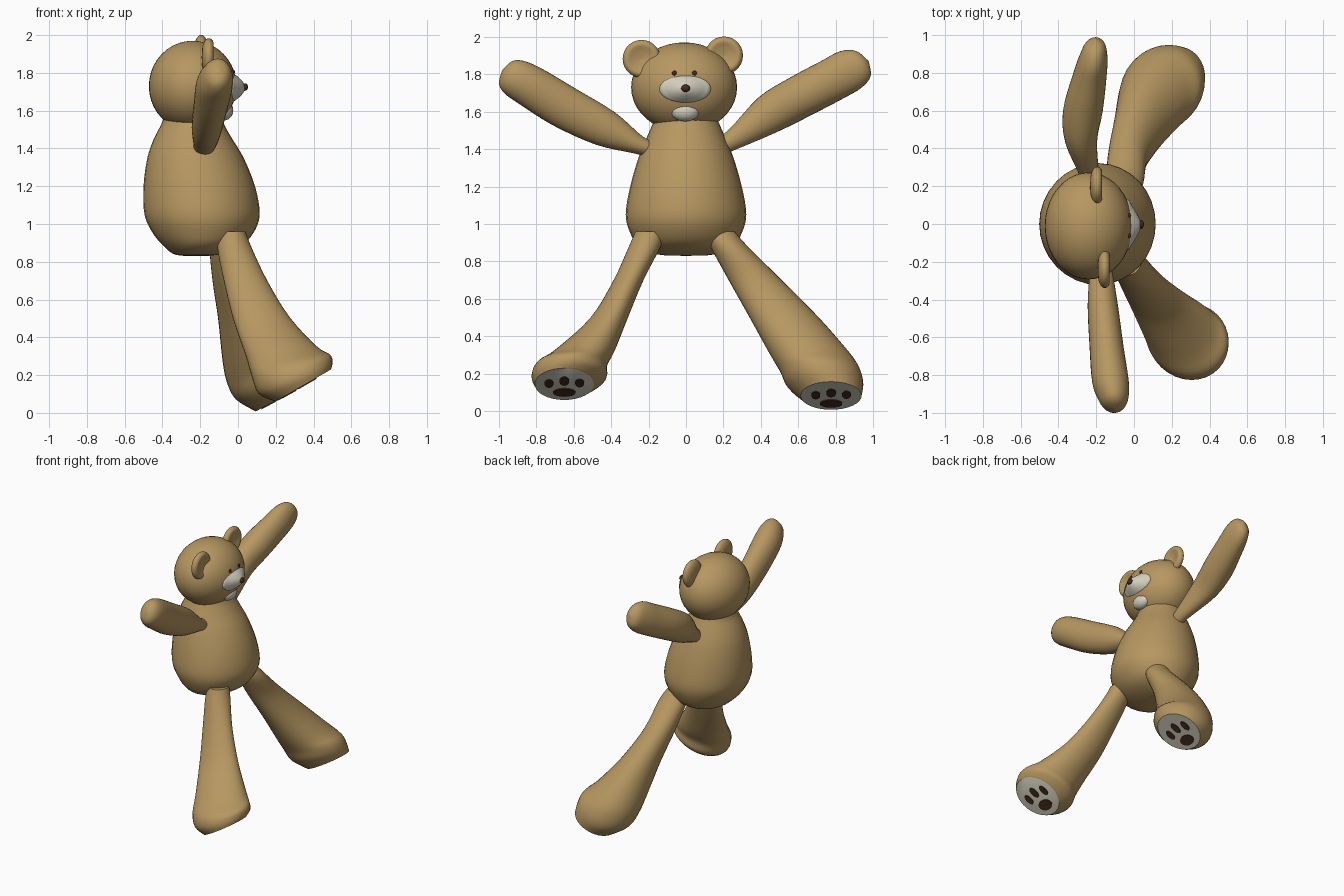
import bpy, bmesh, math
from mathutils import Vector as V

if "Cube" in bpy.data.objects:
    bpy.data.objects.remove(bpy.data.objects["Cube"])


def material(name, rgb):
    m = bpy.data.materials.new(name)
    m.diffuse_color = (*rgb, 1)
    m.use_nodes = True
    m.node_tree.nodes["Principled BSDF"].inputs["Base Color"].default_value = m.diffuse_color
    return m


TAN = material("tan plush", (0.47, 0.31, 0.12))
WHITE = material("cream plush", (0.66, 0.63, 0.52))
BROWN = material("dark brown", (0.06, 0.025, 0.012))


def finish(name, bm, mats):
    bmesh.ops.recalc_face_normals(bm, faces=bm.faces)
    me = bpy.data.meshes.new(name)
    bm.to_mesh(me)
    bm.free()
    for m in mats:
        me.materials.append(m)
    ob = bpy.data.objects.new(name, me)
    bpy.context.collection.objects.link(ob)
    bpy.ops.object.select_all(action='DESELECT')
    ob.select_set(True)
    bpy.context.view_layer.objects.active = ob
    bpy.ops.object.shade_smooth_by_angle(angle=math.radians(40))
    return ob


def catmull(a, b, c, d, t):
    return 0.5 * (2 * b + (c - a) * t + (2 * a - 5 * b + 4 * c - d) * t * t
                  + (3 * b - a - 3 * c + d) * t ** 3)


def loft(name, rings, mats, steps=4, seg=32):
    """Skin through elliptical rings (centre, half axis, half axis);
    the end cap takes the last material."""
    n = len(rings)
    smooth = []
    for i in range(n - 1):
        four = [rings[max(0, min(n - 1, k))] for k in (i - 1, i, i + 1, i + 2)]
        for s in range(steps):
            smooth.append([catmull(*[r[k] for r in four], s / steps) for k in range(3)])
    smooth.append(rings[-1])
    bm = bmesh.new()
    loops = []
    for c, u, v in smooth:
        loops.append([bm.verts.new(c + u * math.cos(2 * math.pi * j / seg)
                                   + v * math.sin(2 * math.pi * j / seg)) for j in range(seg)])
    for a, b in zip(loops, loops[1:]):
        for j in range(seg):
            k = (j + 1) % seg
            bm.faces.new((a[j], a[k], b[k], b[j]))
    bm.faces.new(loops[0])
    bm.faces.new(loops[-1]).material_index = len(mats) - 1
    return finish(name, bm, mats)


def ellipsoid(name, centre, radii, mat, seg=40):
    bm = bmesh.new()
    bmesh.ops.create_uvsphere(bm, u_segments=seg, v_segments=seg // 2, radius=1)
    for v in bm.verts:
        v.co = V(centre) + V([a * r for a, r in zip(v.co, radii)])
    return finish(name, bm, [mat])


X, Y, Z = V((1, 0, 0)), V((0, 1, 0)), V((0, 0, 1))

# Pear-shaped body: x centre, z, x radius, y radius
body = [(-.22, .83, .002, .002), (-.22, .837, .11, .15), (-.19, .88, .2, .25),
        (-.185, .95, .265, .297), (-.19, 1.05, .305, .322), (-.205, 1.2, .295, .298),
        (-.225, 1.35, .255, .255), (-.238, 1.45, .208, .215), (-.24, 1.53, .165, .18),
        (-.24, 1.58, .15, .16)]
loft("body", [(V((x, 0, z)), X * a, Y * b) for x, z, a, b in body], [TAN])

# Head
HEAD, HR = V((-.24, -.01, 1.73)), V((.232, .283, .24))
ellipsoid("head", HEAD, HR, TAN)

# Ears: round, thin, with a hollow on the front
for side, (cx, cy, cz) in (("right", (-.16, -.237, 1.882)), ("left", (-.2, .203, 1.9))):
    c = V((cx, cy, cz))
    prof = [(-.032, .002), (-.028, .06), (-.01, .095), (.012, .1),
            (.03, .08), (.02, .045), (.012, .002)]
    loft(side + "_ear", [(c + X * d, Y * r, Z * r) for d, r in prof], [TAN], 3, 28)

# Muzzle, chin, nose, eyes
muzzle = [(-.09, .135, .075), (-.035, .137, .077), (-.012, .105, .066), (.01, .07, .048),
          (.03, .03, .025), (.038, .002, .002)]
loft("muzzle", [(V((x, -.005, 1.722)), Y * a, Z * b) for x, a, b in muzzle], [WHITE], 3)
ellipsoid("chin", (-.075, -.005, 1.602), (.05, .076, .054), WHITE, 24)
ellipsoid("nose", (.036, -.002, 1.725), (.017, .024, .02), BROWN, 16)
for side, y in (("right", -.062), ("left", .045)):
    dy, dz = (y - HEAD.y) / HR.y, (1.806 - HEAD.z) / HR.z
    x = HEAD.x + HR.x * math.sqrt(1 - dy * dy - dz * dz)
    ellipsoid(side + "_eye", (x, y, 1.806), (.008, .013, .013), BROWN, 14)

# Arms: x, y, z, x radius, cross radius
arms = {
    "right": [(-.19, -.15, 1.39, .05, .045), (-.175, -.25, 1.42, .06, .05),
              (-.165, -.43, 1.51, .08, .1), (-.145, -.65, 1.625, .09, .115),
              (-.125, -.83, 1.735, .097, .112), (-.11, -.92, 1.785, .08, .1),
              (-.105, -.965, 1.81, .05, .068), (-.1, -.982, 1.82, .002, .002)],
    "left": [(-.23, .15, 1.4, .04, .045), (-.235, .25, 1.45, .05, .055),
             (-.28, .44, 1.585, .085, .105), (-.27, .6, 1.675, .105, .115),
             (-.235, .78, 1.77, .09, .116), (-.215, .88, 1.825, .075, .113),
             (-.205, .948, 1.857, .05, .077), (-.2, .975, 1.87, .002, .002)]}
for side, pts in arms.items():
    cross = V((0, .5 if side == "right" else -.5, .866))
    loft(side + "_arm", [(V(p[:3]), X * p[3], cross * p[4]) for p in pts], [TAN])

# Legs: x, y, z, lengthwise radius, y radius, tilt; the last ring is the sole
legs = {
    "right": [(-.03, -.19, .96, .07, .08, 0), (-.02, -.22, .88, .09, .085, 0),
              (.04, -.307, .7, .115, .08, 0), (.125, -.41, .5, .15, .1, 2),
              (.23, -.54, .325, .19, .16, 8), (.28, -.61, .25, .215, .19, 16),
              (.305, -.625, .185, .213, .2, 23), (.345, -.65, .145, .17, .158, 30)],
    "left": [(-.06, .18, .96, .07, .08, 0), (-.05, .23, .88, .1, .1, 0),
             (-.03, .37, .7, .105, .142, 0), (.03, .525, .5, .135, .185, 2),
             (.1, .66, .31, .185, .215, 10), (.145, .715, .22, .212, .215, 16),
             (.18, .742, .145, .205, .205, 21), (.235, .775, .083, .16, .163, 28)]}
# Paw pads on the sole: lengthwise offset, y offset, radii
pads = [(-.085, 0, .042, .06), (.01, -.082, .042, .024), (.035, 0, .045, .026),
        (.015, .082, .042, .024)]
for side, pts in legs.items():
    rings = []
    for x, y, z, a, b, t in pts:
        u = V((math.cos(math.radians(t)), 0, math.sin(math.radians(t))))
        rings.append((V((x, y, z)), u * a, Y * b))
    loft(side + "_leg", rings, [TAN, WHITE])
    normal = V((u.z, 0, -u.x))
    for i, (du, dv, ru, rv) in enumerate(pads):
        c = rings[-1][0] + u * du + Y * dv
        loft(f"{side}_paw_pad_{i}", [(c - normal * .002, u * ru, Y * rv),
                                     (c + normal * .005, u * ru, Y * rv)], [BROWN], 1, 18)
